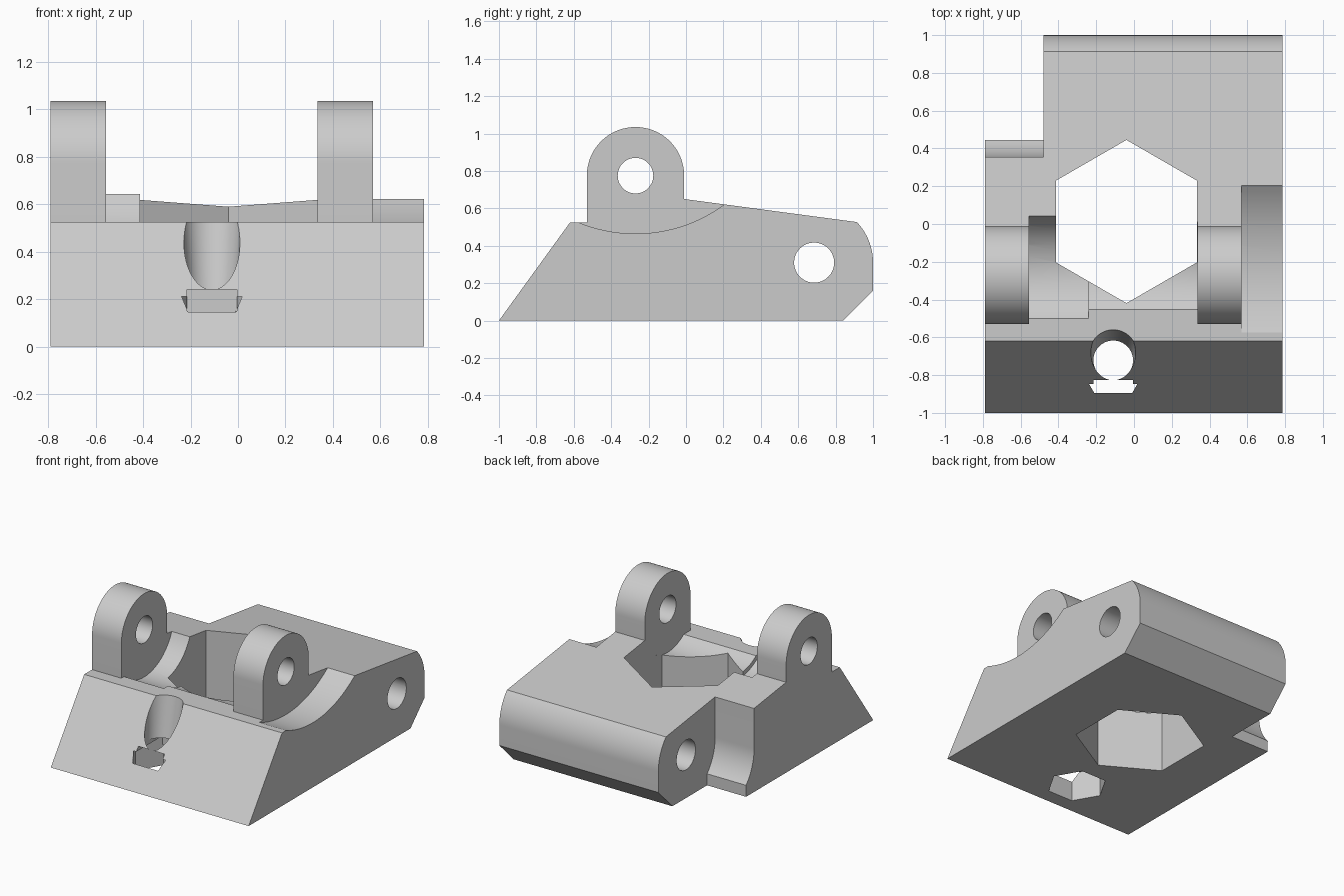
import bpy, bmesh
from math import pi, cos, sin, radians

old = bpy.data.objects.get("Cube")
if old:
    bpy.data.objects.remove(old, do_unlink=True)

grey = bpy.data.materials.new("plain grey")
grey.use_nodes = True
colour = (0.6, 0.6, 0.6, 1)
grey.diffuse_color = colour
grey.node_tree.nodes["Principled BSDF"].inputs["Base Color"].default_value = colour


def loft(name, rings):
    """Closed solid running through rings that have equal point counts."""
    bm = bmesh.new()
    rows = [[bm.verts.new(p) for p in ring] for ring in rings]
    bm.faces.new(rows[0])
    bm.faces.new(rows[-1])
    n = len(rows[0])
    for a, b in zip(rows, rows[1:]):
        for i in range(n):
            j = (i + 1) % n
            bm.faces.new((a[i], a[j], b[j], b[i]))
    bmesh.ops.recalc_face_normals(bm, faces=bm.faces)
    mesh = bpy.data.meshes.new(name)
    bm.to_mesh(mesh)
    bm.free()
    mesh.materials.append(grey)
    obj = bpy.data.objects.new(name, mesh)
    bpy.context.collection.objects.link(obj)
    return obj


def arc(cu, cv, r, start, end, steps):
    angles = [radians(start + (end - start) * i / steps) for i in range(steps + 1)]
    return [(cu + r * cos(a), cv + r * sin(a)) for a in angles]


def circle(cu, cv, r, n=64, start=0):
    return arc(cu, cv, r, start, start + 360, n)[:-1]


def across(name, outline, x0, x1):
    """Side outline (y, z) extruded along x."""
    return loft(name, [[(x, y, z) for y, z in outline] for x in (x0, x1)])


def upright(name, outline, z0, z1):
    """Plan outline (x, y) extruded along z."""
    return loft(name, [[(x, y, z) for x, y in outline] for z in (z0, z1)])


def combine(target, tool, operation):
    mod = target.modifiers.new(operation, 'BOOLEAN')
    mod.operation, mod.solver, mod.object = operation, 'EXACT', tool
    bpy.ops.object.select_all(action='DESELECT')
    bpy.context.view_layer.objects.active = target
    target.select_set(True)
    bpy.ops.object.modifier_apply(modifier=mod.name)
    bpy.data.objects.remove(tool, do_unlink=True)


LEFT, RIGHT = 0.785, -0.79
HINGE = (0.685, 0.31)
PIVOT = (-0.27, 0.775)

# Wedge body with a rounded rear knuckle
outline = [(-1, 0), (-0.62, 0.525), (-0.4, 0.525), (-0.01, 0.65)]
outline += arc(*HINGE, 0.315, 43.5, 0, 16) + [(1, 0.16), (0.84, 0)]
body = across("bracket_body", outline, RIGHT, LEFT)

# Clearance recesses around the lugs
combine(body, across("side_recess", circle(-0.27, 1.265, 0.8, 128), 0.57, 0.9), 'DIFFERENCE')
combine(body, across("middle_recess", circle(*PIVOT, 0.31), -0.3, 0.335), 'DIFFERENCE')
combine(body, across("deep_recess", circle(*PIVOT, 0.34), -0.557, -0.24), 'DIFFERENCE')

# Rear corner notch with a concave toe
notch = [(0.445, -0.1)] + arc(*HINGE, 0.33, 223.5, 180, 16)
notch += [(0.355, 1), (1.2, 1), (1.2, -0.1)]
combine(body, across("corner_notch", notch, -0.9, -0.48), 'DIFFERENCE')

# Hexagonal through opening
combine(body, upright("hex_opening", circle(-0.04, 0.013, 0.432, 6, 30), -0.1, 1), 'DIFFERENCE')

# Upright lugs
for x0, x1 in ((RIGHT, -0.557), (0.335, 0.57)):
    lug = [(-0.53, 0.4)] + arc(*PIVOT, 0.26, 180, 0, 48) + [(-0.01, 0.4)]
    combine(body, across("lug", lug, x0, x1), 'UNION')

# Pin holes through the lugs and the rear knuckle
combine(body, across("lug_hole", circle(*PIVOT, 0.095), -1, 1), 'DIFFERENCE')
combine(body, across("hinge_hole", circle(*HINGE, 0.107), -1, 1), 'DIFFERENCE')

# Front screw hole: nut pocket, bridging step and flared bore
sx, sy = -0.11, -0.722
combine(body, upright("nut_pocket", circle(sx, sy, 0.2, 6), -0.1, 0.21), 'DIFFERENCE')
step = [(sx + a * 0.105, sy + b * 0.173) for a, b in ((-1, -1), (1, -1), (1, 1), (-1, 1))]
combine(body, upright("bridge_step", step, 0.15, 0.24), 'DIFFERENCE')
bore = [[(x, y, z) for x, y in circle(sx, cy, r)]
        for cy, r, z in ((sy, 0.105, 0.2), (sy, 0.105, 0.24),
                         (-0.685, 0.125, 0.525), (-0.685, 0.125, 0.8))]
combine(body, loft("screw_bore", bore), 'DIFFERENCE')

# Smooth curves, sharp corners
bpy.ops.object.select_all(action='DESELECT')
bpy.context.view_layer.objects.active = body
body.select_set(True)
bpy.ops.object.shade_smooth_by_angle(angle=radians(20))
